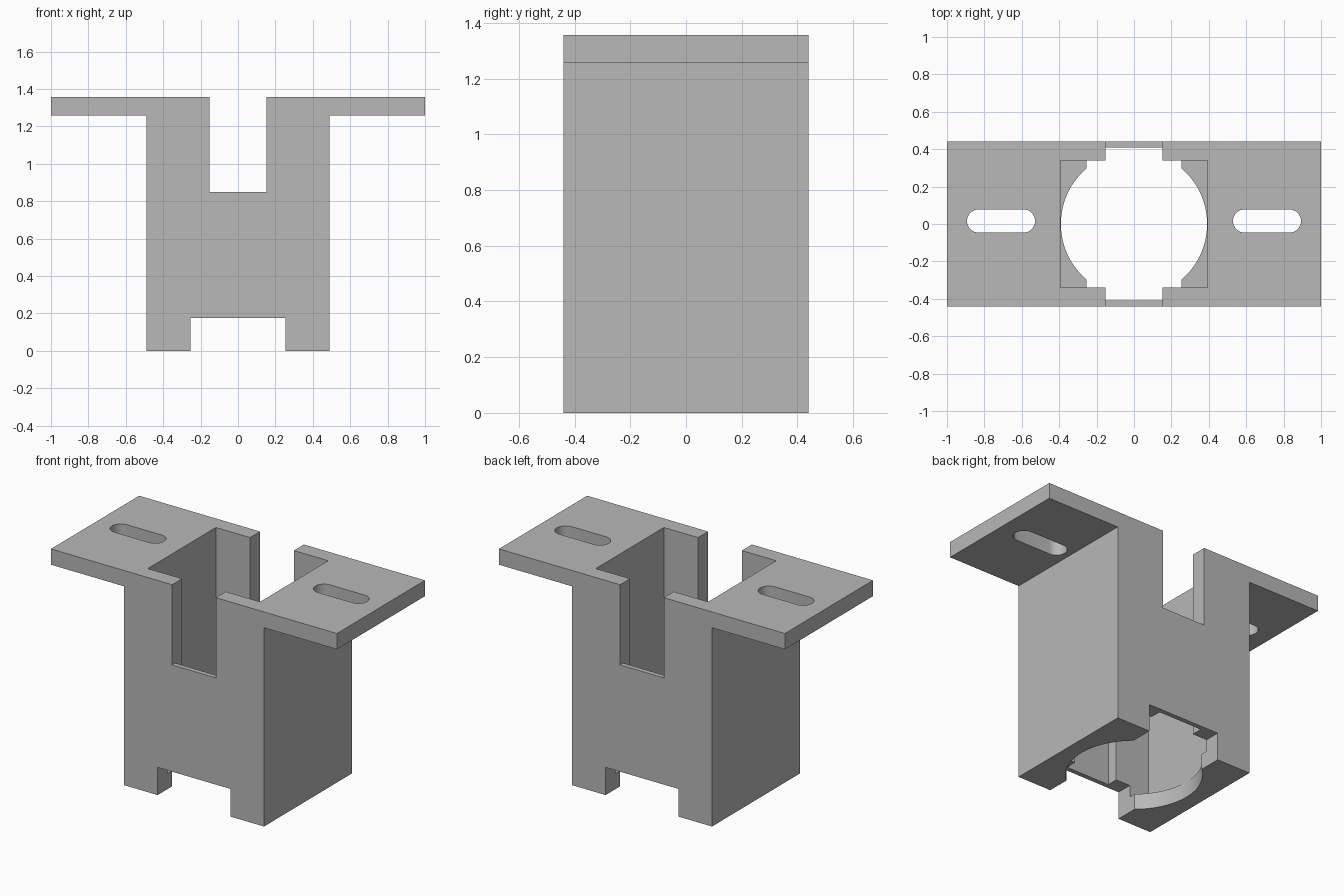
import bpy, bmesh, math

default = bpy.data.objects.get("Cube")
if default:
    bpy.data.objects.remove(default, do_unlink=True)

# Single flat material
GREY = (0.48, 0.48, 0.48, 1)
grey = bpy.data.materials.new("plain grey")
grey.use_nodes = True
grey.diffuse_color = GREY
grey.node_tree.nodes["Principled BSDF"].inputs["Base Color"].default_value = GREY


def prism(name, outline, depth):
    """Closed prism: each 3D outline point is extruded along the depth vector."""
    bm = bmesh.new()
    face = bm.faces.new([bm.verts.new(p) for p in outline])
    top = bmesh.ops.extrude_face_region(bm, geom=[face])
    moved = [g for g in top["geom"] if isinstance(g, bmesh.types.BMVert)]
    bmesh.ops.translate(bm, verts=moved, vec=depth)
    bmesh.ops.recalc_face_normals(bm, faces=bm.faces)
    mesh = bpy.data.meshes.new(name)
    bm.to_mesh(mesh)
    bm.free()
    mesh.materials.append(grey)
    obj = bpy.data.objects.new(name, mesh)
    bpy.context.collection.objects.link(obj)
    return obj


def rectangle(hx, hy, z):
    return [(-hx, -hy, z), (hx, -hy, z), (hx, hy, z), (-hx, hy, z)]


def arc(cx, cy, r, start, end, steps):
    return [(cx + r * math.cos(math.radians(start + (end - start) * i / steps)),
             cy + r * math.sin(math.radians(start + (end - start) * i / steps)), 0)
            for i in range(steps + 1)]


# Main dimensions
HEIGHT, HALF_Y = 1.357, 0.44
FLANGE_Z, NOTCH_Z, SLOT_Z, FLOOR = 1.257, 0.85, 0.175, 0.1
BODY_X, NOTCH_X, SLOT_X = 0.49, 0.153, 0.254

# Body: front silhouette with flanges, top notch and bottom slot
half = [(SLOT_X, SLOT_Z), (SLOT_X, 0), (BODY_X, 0), (BODY_X, FLANGE_Z),
        (1, FLANGE_Z), (1, HEIGHT), (NOTCH_X, HEIGHT), (NOTCH_X, NOTCH_Z)]
profile = half + [(-x, z) for x, z in reversed(half)]
body = prism("flanged_housing", [(x, -HALF_Y, z) for x, z in profile], (0, 2 * HALF_Y, 0))

# Cutters: square pocket, front-to-back channel, round floor opening
cutters = [
    prism("pocket_cutter", rectangle(0.393, 0.34, FLOOR), (0, 0, 2)),
    prism("channel_cutter", rectangle(NOTCH_X, 0.41, FLOOR), (0, 0, 2)),
    prism("floor_hole_cutter",
          [(x, y, -0.1) for x, y, z in arc(0, 0, 0.391, 0, 360, 96)[:-1]], (0, 0, 0.25)),
]

# Cutters: rounded mounting slots in both flanges
R, SLOT_Y = 0.062, 0.016
for side, cx in (("right", -0.711), ("left", 0.711)):
    reach = 0.182 - R
    outline = (arc(cx + reach, SLOT_Y, R, -90, 90, 16)
               + arc(cx - reach, SLOT_Y, R, 90, 270, 16))
    cutters.append(prism(side + "_mounting_slot_cutter",
                         [(x, y, 1.1) for x, y, z in outline], (0, 0, 0.5)))

# Apply the cuts in turn
bpy.ops.object.select_all(action='DESELECT')
bpy.context.view_layer.objects.active = body
body.select_set(True)
for cutter in cutters:
    cutter.hide_render = True
    mod = body.modifiers.new("cut", 'BOOLEAN')
    mod.operation, mod.solver, mod.object = 'DIFFERENCE', 'EXACT', cutter
    bpy.ops.object.modifier_apply(modifier=mod.name)
for cutter in cutters:
    bpy.data.objects.remove(cutter, do_unlink=True)

# Smooth the round walls, keep the machined edges sharp
bpy.ops.object.shade_smooth_by_angle(angle=math.radians(30))
